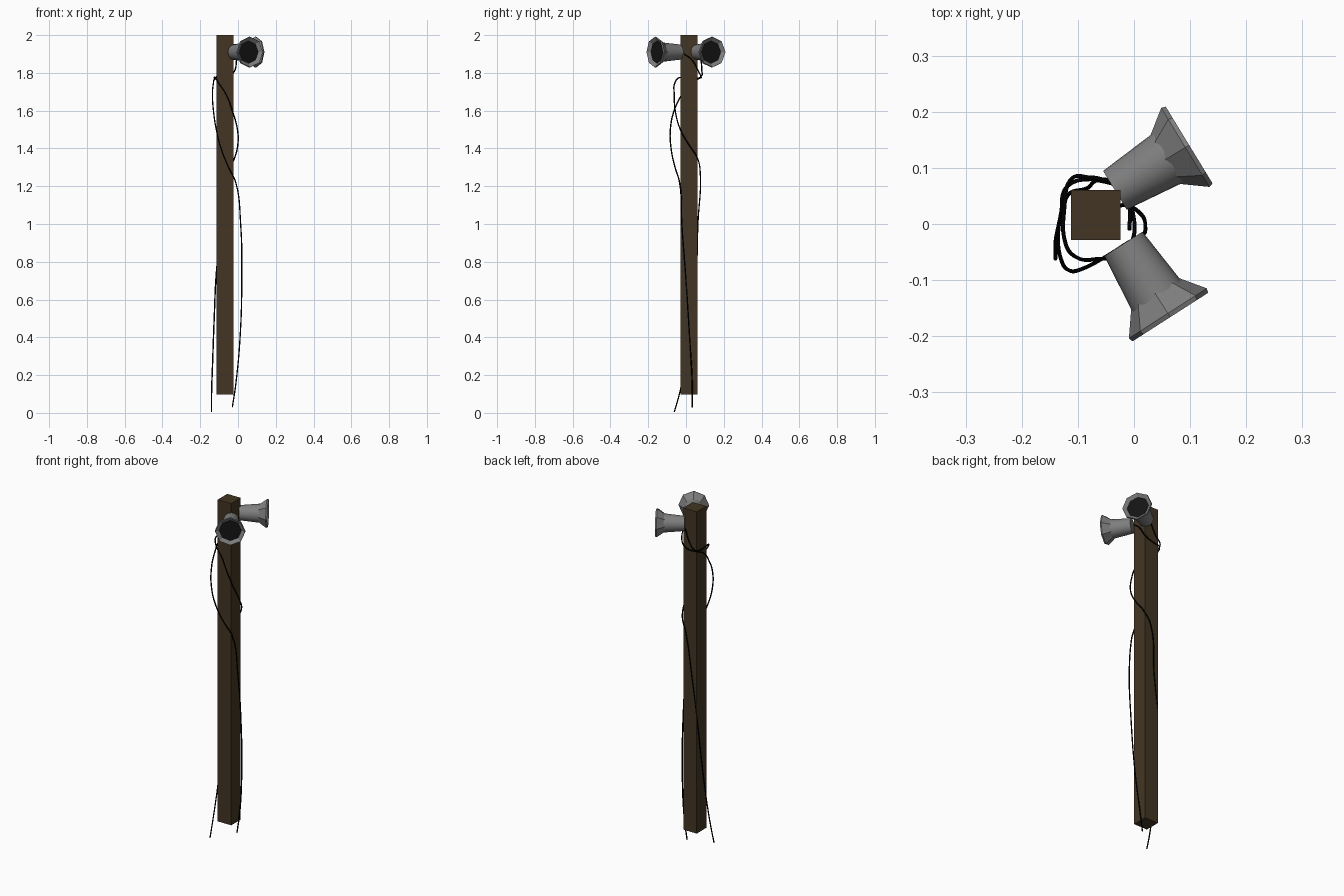
import bpy, bmesh, math
from mathutils import Vector

if "Cube" in bpy.data.objects:
    bpy.data.objects.remove(bpy.data.objects["Cube"])


def material(name, rgb):
    m = bpy.data.materials.new(name)
    m.diffuse_color = (*rgb, 1)
    m.use_nodes = True
    m.node_tree.nodes["Principled BSDF"].inputs["Base Color"].default_value = m.diffuse_color
    return m


WOOD = material("dark wood", (0.055, 0.036, 0.017))
GREY = material("grey metal", (0.21, 0.21, 0.21))
DARK = material("dark lens", (0.007, 0.007, 0.007))
BLACK = material("black cable", (0.0, 0.0, 0.0))


def lathe(name, profile, sides, origin, direction, mats, smooth=False):
    """Revolve (distance, radius) pairs about direction; the last cap takes the last material."""
    bm = bmesh.new()
    rings = [[bm.verts.new((r * math.cos(2 * math.pi * i / sides),
                            r * math.sin(2 * math.pi * i / sides), d))
              for i in range(sides)] for d, r in profile]
    for a, b in zip(rings, rings[1:]):
        for i in range(sides):
            j = (i + 1) % sides
            f = bm.faces.new((a[i], a[j], b[j], b[i]))
            f.smooth = smooth
    bm.faces.new(rings[0][::-1])
    bm.faces.new(rings[-1]).material_index = len(mats) - 1
    mesh = bpy.data.meshes.new(name)
    bm.to_mesh(mesh)
    bm.free()
    for m in mats:
        mesh.materials.append(m)
    ob = bpy.data.objects.new(name, mesh)
    bpy.context.collection.objects.link(ob)
    ob.location = origin
    ob.rotation_mode = 'QUATERNION'
    ob.rotation_quaternion = Vector(direction).to_track_quat('Z', 'Y')
    return ob


def cable(name, points):
    cu = bpy.data.curves.new(name, 'CURVE')
    cu.dimensions = '3D'
    cu.bevel_depth = 0.0036
    cu.bevel_resolution = 1
    cu.resolution_u = 6
    cu.use_fill_caps = True
    sp = cu.splines.new('BEZIER')
    sp.bezier_points.add(len(points) - 1)
    for bp, p in zip(sp.bezier_points, points):
        bp.co = p
        bp.handle_left_type = bp.handle_right_type = 'AUTO'
    cu.materials.append(BLACK)
    ob = bpy.data.objects.new(name, cu)
    bpy.context.collection.objects.link(ob)


# Square post
bpy.ops.mesh.primitive_cube_add(size=1, location=(-0.0685, 0.016, 1.049))
post = bpy.context.object
post.name = "post"
post.scale = (0.088, 0.089, 1.902)
post.data.materials.append(WOOD)

# Two lamps: smooth tapered barrel and eight-sided flared hood with a dark lens
for side, origin, direction in (
        ("back", (-0.034, 0.060, 1.91), (0.854, 0.521, 0)),
        ("front", (-0.019, -0.0355, 1.91), (0.540, -0.842, 0))):
    lathe(side + "_lamp_barrel", [(0, 0.0405), (0.12, 0.0525)], 24,
          origin, direction, [GREY], smooth=True)
    bpy.ops.object.select_all(action='DESELECT')
    barrel = bpy.data.objects[side + "_lamp_barrel"]
    barrel.select_set(True)
    bpy.context.view_layer.objects.active = barrel
    bpy.ops.object.shade_smooth_by_angle(angle=math.radians(30))
    lathe(side + "_lamp_hood",
          [(0.104, 0.050), (0.147, 0.0825), (0.155, 0.080), (0.140, 0.060)], 8,
          origin, direction, [GREY, DARK])

# Cable from the front lamp: behind the post, across the front, down the right
cable("front_lamp_cable", [
    (-0.008, -0.01, 1.90), (-0.008, 0.03, 1.87), (-0.025, 0.07, 1.80),
    (-0.07, 0.08, 1.775), (-0.118, 0.068, 1.77), (-0.13, 0.02, 1.745),
    (-0.135, -0.025, 1.68), (-0.13, -0.063, 1.60), (-0.115, -0.083, 1.50),
    (-0.09, -0.079, 1.40), (-0.05, -0.058, 1.30), (-0.012, -0.034, 1.22),
    (0.014, -0.022, 1.00), (0.02, 0.0, 0.70), (0.011, 0.019, 0.40),
    (-0.012, 0.033, 0.15), (-0.03, 0.033, 0.03)])

# Cable from the back lamp: round the left, across the front, down the back
cable("back_lamp_cable", [
    (-0.05, 0.078, 1.89), (-0.08, 0.083, 1.82), (-0.113, 0.079, 1.78),
    (-0.124, 0.03, 1.77), (-0.122, -0.035, 1.775), (-0.105, -0.058, 1.75),
    (-0.06, -0.062, 1.68), (-0.03, -0.057, 1.60), (-0.003, -0.03, 1.50),
    (-0.001, 0.015, 1.42), (-0.018, 0.06, 1.35), (-0.05, 0.075, 1.28),
    (-0.085, 0.063, 1.00), (-0.114, 0.055, 0.75), (-0.126, 0.03, 0.50),
    (-0.135, -0.005, 0.25), (-0.14, -0.035, 0.10), (-0.14, -0.062, 0.005)])
